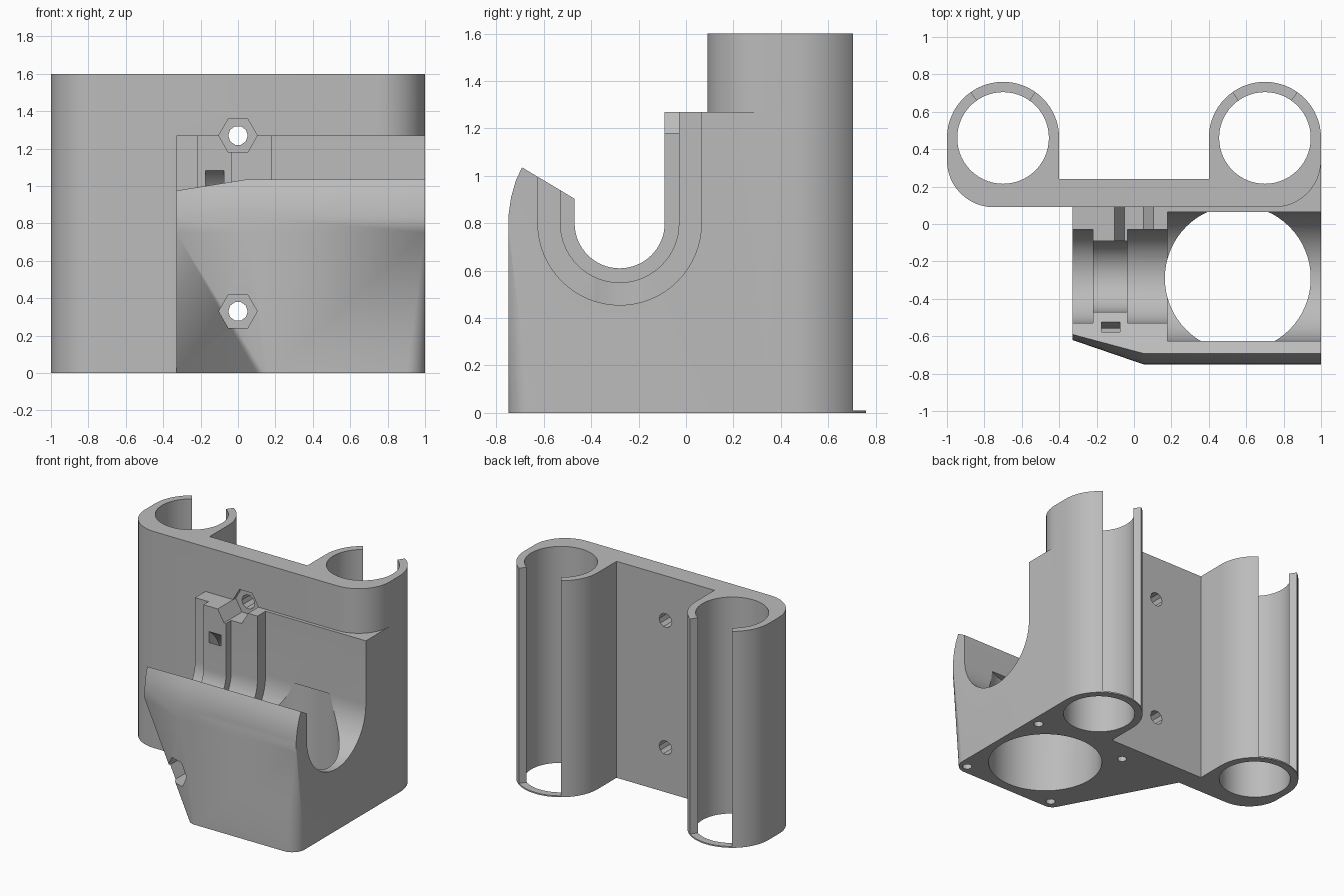
import bpy, bmesh
from math import cos, sin, radians

cube = bpy.data.objects.get("Cube")
if cube:
    bpy.data.objects.remove(cube)

grey = bpy.data.materials.new("light_grey_plastic")
grey.use_nodes = True
colour = (0.5, 0.5, 0.5, 1)
grey.diffuse_color = colour
grey.node_tree.nodes["Principled BSDF"].inputs["Base Color"].default_value = colour


def arc(cx, cy, r, start, end, steps):
    angles = [radians(start + (end - start) * i / steps) for i in range(steps + 1)]
    return [(cx + r * cos(a), cy + r * sin(a)) for a in angles]


def circle(cx, cy, r, steps=48):
    return arc(cx, cy, r, 0, 360, steps)[:-1]


def add_object(name, bm):
    bmesh.ops.recalc_face_normals(bm, faces=bm.faces)
    mesh = bpy.data.meshes.new(name)
    bm.to_mesh(mesh)
    bm.free()
    mesh.materials.append(grey)
    ob = bpy.data.objects.new(name, mesh)
    bpy.context.collection.objects.link(ob)
    return ob


def prism(name, points, axis, low, high):
    """Extrude a flat outline along one axis."""
    place = {"x": lambda u, v, w: (w, u, v),
             "y": lambda u, v, w: (u, w, v),
             "z": lambda u, v, w: (u, v, w)}[axis]
    bm = bmesh.new()
    rings = [[bm.verts.new(place(u, v, w)) for u, v in points] for w in (low, high)]
    n = len(points)
    for ring in rings:
        bm.faces.new(ring)
    for i in range(n):
        j = (i + 1) % n
        bm.faces.new((rings[0][i], rings[0][j], rings[1][j], rings[1][i]))
    return add_object(name, bm)


def combine(target, tool, operation="DIFFERENCE"):
    tool.hide_render = True
    mod = target.modifiers.new(tool.name, "BOOLEAN")
    mod.operation = operation
    mod.solver = "EXACT"
    mod.object = tool
    bpy.context.view_layer.objects.active = target
    bpy.ops.object.modifier_apply(modifier=mod.name)
    bpy.data.objects.remove(tool)


# Back plate with two bearing tubes
outline = (arc(-0.75, 0.34, 0.25, 180, 270, 12) + arc(0.75, 0.34, 0.25, 270, 360, 12)
           + arc(0.7, 0.46, 0.3, 0, 180, 32) + [(0.4, 0.24), (-0.4, 0.24)]
           + arc(-0.7, 0.46, 0.3, 0, 180, 32))
carriage = prism("bearing_carriage", outline, "z", 0, 1.6)

# Front body: hull from a rounded base to a chamfered, inward curving top
bm = bmesh.new()
base = ([(-0.33, 0.2), (-0.33, 0.09)] + arc(0.17, -0.67, 0.08, 208, 270, 6)
        + arc(0.9, -0.65, 0.1, 270, 360, 8) + [(1, 0.2)])
for x, y in base:
    bm.verts.new((x, y, 0))
for z, inset in ((0.75, 0), (0.84, 0.002), (0.91, 0.012), (0.98, 0.032),
                 (1.04, 0.06), (1.27, 0.25)):
    for x, y in ((-0.33, -0.62), (0.05, -0.75), (1, -0.75)):
        bm.verts.new((x, y + inset, z))
for x in (-0.33, 1):
    bm.verts.new((x, 0.2, 1.27))
bmesh.ops.convex_hull(bm, input=bm.verts)
bmesh.ops.dissolve_limit(bm, angle_limit=0.01, verts=bm.verts, edges=bm.edges)
body = add_object("front_body", bm)
combine(carriage, body, "UNION")
corner = prism("side_filler", [(0.7, 0.15), (1, 0.15), (1, 0.42), (0.7, 0.42)], "z", 0, 1.27)
combine(carriage, corner, "UNION")

# Sloping lip of the hook
combine(carriage, prism("lip_cut", [(-1, 1.22), (-0.28, 0.79), (-0.28, 1.5), (-1, 1.5)],
                        "x", -0.5, 1.1))

# Stepped U-shaped channel
for r, low, high in ((0.19, -0.4, 1.1), (0.25, -0.4, -0.22),
                     (0.25, -0.035, 1.1), (0.345, 0.18, 1.1)):
    channel = arc(-0.28, 0.8, r, 180, 360, 32) + [(-0.28 + r, 1.5), (-0.28 - r, 1.5)]
    combine(carriage, prism("channel_cut", channel, "x", low, high))

# Large vertical bore and its four screw holes
combine(carriage, prism("main_bore", circle(0.555, -0.29, 0.39, 64), "z", -0.1, 0.8))
for x in (0.18, 0.93):
    for y in (-0.68, 0.085):
        combine(carriage, prism("screw_hole", circle(x, y, 0.033, 12), "z", -0.1, 0.3))

# Curved strap slot around the channel
strap = prism("strap_slot", circle(-0.28, 0.8, 0.342), "x", -0.175, -0.075)
combine(strap, prism("strap_core", circle(-0.28, 0.8, 0.279), "x", -0.3, 0.1))
combine(carriage, strap)

# Hexagonal nut pockets and bolt holes
for z in (0.33, 1.27):
    combine(carriage, prism("nut_pocket", circle(0, z, 0.103, 6), "y", -1, 0.12))
    combine(carriage, prism("bolt_hole", circle(0, z, 0.052, 10), "y", 0, 0.4))

# Bearing bores, and rear slots that stop just above the base
for x in (-0.7, 0.7):
    combine(carriage, prism("bearing_bore", circle(x, 0.46, 0.245, 56), "z", -0.1, 1.7))
    wedge = [(x, 0.46)] + arc(x, 0.46, 0.5, 55, 125, 4)
    combine(carriage, prism("bearing_slot", wedge, "z", 0.01, 1.7))

bpy.ops.object.select_all(action="DESELECT")
carriage.select_set(True)
bpy.context.view_layer.objects.active = carriage
bpy.ops.object.shade_smooth_by_angle(angle=radians(25))
